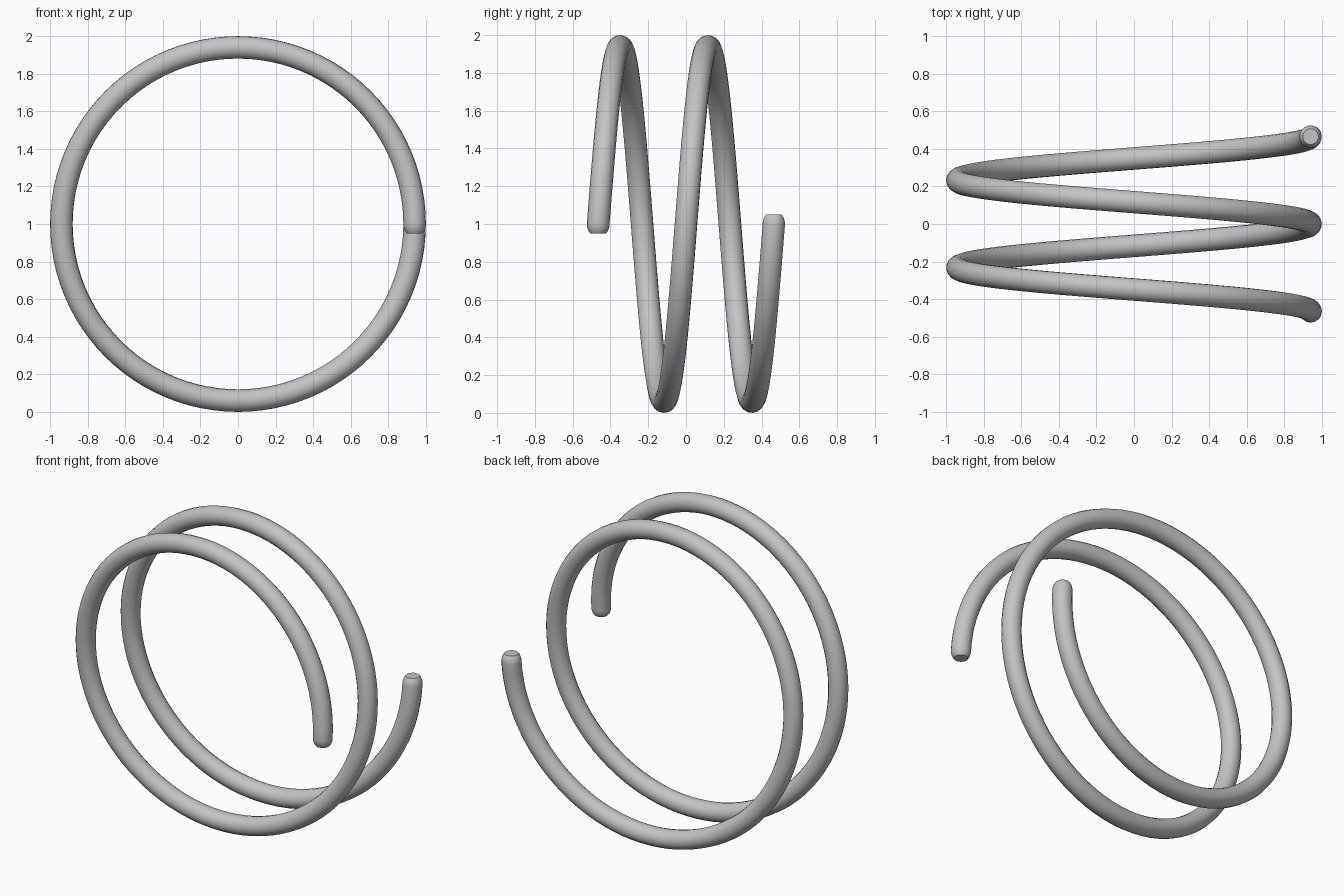
import bpy
from math import cos, sin, pi, radians

cube = bpy.data.objects.get("Cube")
if cube:
    bpy.data.objects.remove(cube, do_unlink=True)

COIL_RADIUS, WIRE_RADIUS = 0.94, 0.06
LENGTH, TURNS, STEPS = 0.93, 2, 192

# Plain grey metal
grey = bpy.data.materials.new("grey_metal")
grey.use_nodes = True
colour = (0.55, 0.55, 0.55, 1)
grey.diffuse_color = colour
grey.node_tree.nodes["Principled BSDF"].inputs["Base Color"].default_value = colour

# Rounded wire ends: distance past the end, relative wire radius
end_profile = [(0.05, 0.7), (0.035, 0.87), (0.015, 0.98)]


def end_points(y, direction):
    return [((COIL_RADIUS, y, 1 + direction * d), r) for d, r in end_profile]


# Helix path running from front to back
path = end_points(-LENGTH / 2, -1)
for i in range(STEPS + 1):
    t = i / STEPS
    a = 2 * pi * TURNS * t
    path.append(((COIL_RADIUS * cos(a), LENGTH * (t - 0.5), 1 + COIL_RADIUS * sin(a)), 1))
path += reversed(end_points(LENGTH / 2, 1))

# Coil wire swept along the path
curve = bpy.data.curves.new("coil_spring", "CURVE")
curve.dimensions = "3D"
curve.bevel_depth = WIRE_RADIUS
curve.bevel_resolution = 6
curve.use_fill_caps = True
spline = curve.splines.new("POLY")
spline.points.add(len(path) - 1)
for point, (co, radius) in zip(spline.points, path):
    point.co = (*co, 1)
    point.radius = radius
curve.materials.append(grey)

coil = bpy.data.objects.new("coil_spring", curve)
bpy.context.collection.objects.link(coil)
bpy.ops.object.select_all(action="DESELECT")
coil.select_set(True)
bpy.context.view_layer.objects.active = coil
bpy.ops.object.convert(target="MESH")
bpy.ops.object.shade_smooth_by_angle(angle=radians(40))
